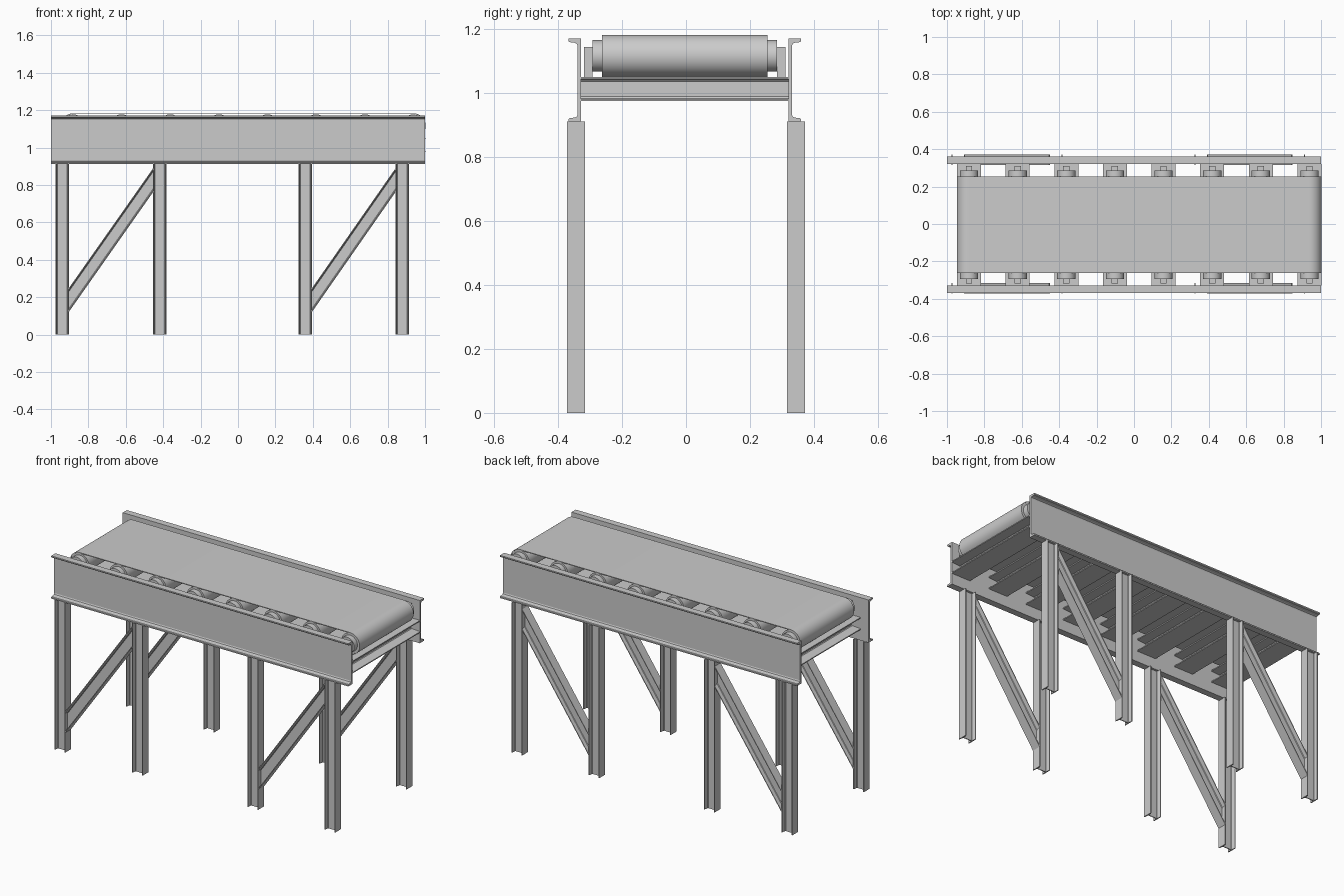
import bpy, bmesh, math
from mathutils import Vector

if "Cube" in bpy.data.objects:
    bpy.data.objects.remove(bpy.data.objects["Cube"])

DY = -0.004               # small sideways offset of the conveyor bed on its legs
AXIS_Z = 1.117            # roller axis height
ROLLERS = [-0.882 + 0.26 * i for i in range(8)]


def finish(name, bm, smooth=False):
    bmesh.ops.recalc_face_normals(bm, faces=bm.faces)
    me = bpy.data.meshes.new(name)
    bm.to_mesh(me)
    bm.free()
    ob = bpy.data.objects.new(name, me)
    bpy.context.collection.objects.link(ob)
    if smooth:
        bpy.ops.object.select_all(action='DESELECT')
        ob.select_set(True)
        bpy.context.view_layer.objects.active = ob
        bpy.ops.object.shade_smooth_by_angle(angle=math.radians(35))
    return ob


def loft(name, start, end, smooth=False):
    """Closed prism between two matching outlines."""
    bm = bmesh.new()
    a = [bm.verts.new(p) for p in start]
    b = [bm.verts.new(p) for p in end]
    bm.faces.new(a)
    bm.faces.new(b[::-1])
    n = len(a)
    for i in range(n):
        bm.faces.new((a[i], a[(i + 1) % n], b[(i + 1) % n], b[i]))
    return finish(name, bm, smooth)


def i_section(w, h, tf, tw):
    """I outline: flange width w, depth h, with sloped inner flange faces."""
    W, H, T, k = w / 2, h / 2, tw / 2, tf * 0.5
    q = [(W, H), (W, H - tf + k / 2), (T + k, H - tf - k / 2), (T, H - tf - 1.5 * k)]
    right = q + [(u, -v) for u, v in q[::-1]]
    return right + [(-u, v) for u, v in right[::-1]]


def lathe(name, profile, x, n=40):
    """Revolve (y, radius) points about a cross axis at x."""
    bm = bmesh.new()
    rings = []
    for y, r in profile:
        rings.append([bm.verts.new((x + r * math.cos(2 * math.pi * i / n), y + DY,
                                    AXIS_Z + r * math.sin(2 * math.pi * i / n)))
                      for i in range(n)])
    for a, b in zip(rings, rings[1:]):
        for i in range(n):
            bm.faces.new((a[i], a[(i + 1) % n], b[(i + 1) % n], b[i]))
    bm.faces.new(rings[0])
    bm.faces.new(rings[-1])
    return finish(name, bm, True)


def box(name, c, s):
    bm = bmesh.new()
    bmesh.ops.create_cube(bm, size=1)
    for v in bm.verts:
        v.co = Vector([v.co[i] * s[i] + c[i] for i in range(3)])
    return finish(name, bm)


# Side rails: channels with flanges facing outward
half = [(0.324, 0.13), (0.364, 0.13), (0.364, 0.123), (0.361, 0.119),
        (0.344, 0.117), (0.338, 0.114), (0.335, 0.107)]
channel = half + [(y, -z) for y, z in half[::-1]]
for side, s in (("front", -1), ("back", 1)):
    loft(side + "_rail",
         [(-1, s * y + DY, z + 1.041) for y, z in channel],
         [(1, s * y + DY, z + 1.041) for y, z in channel])

# Legs and diagonal braces
leg = i_section(0.056, 0.072, 0.006, 0.005)
for side, s in (("front", -1), ("back", 1)):
    yc = s * 0.344
    for p, (x0, x1) in enumerate(((-0.94, -0.418), (0.36, 0.878))):
        for j, x in enumerate((x0, x1)):
            loft(f"{side}_leg_{p * 2 + j + 1}",
                 [(x + v, yc + u, 0) for u, v in leg],
                 [(x + v, yc + u, 0.912) for u, v in leg])
        k = 0.128 / 0.072   # stretched because the ends are cut vertically
        loft(f"{side}_brace_{p + 1}",
             [(x0 + 0.036, yc + u, 0.185 + v * k) for u, v in leg],
             [(x1 - 0.036, yc + u, 0.825 + v * k) for u, v in leg])

# Cross beams, rollers and their supports
beam = i_section(0.128, 0.075, 0.008, 0.008)
for i, x in enumerate(ROLLERS):
    loft(f"cross_beam_{i + 1}",
         [(x + u, -0.324 + DY, 1.0135 + v) for u, v in beam],
         [(x + u, 0.324 + DY, 1.0135 + v) for u, v in beam])
    steps = [(0.312, 0.012), (0.289, 0.012), (0.289, 0.049), (0.257, 0.049), (0.257, 0.0605)]
    lathe(f"roller_{i + 1}", [(-y, r) for y, r in steps] + steps[::-1], x)
    for side, s in (("front", -1), ("back", 1)):
        box(f"{side}_roller_support_{i + 1}", (x, s * 0.302 + DY, 1.0975),
            (0.034, 0.026, 0.095))


# Belt: hollow loop around the end rollers
def loop(r, n=24):
    pts = []
    for cx, a0 in ((ROLLERS[-1], -math.pi / 2), (ROLLERS[0], math.pi / 2)):
        for i in range(n + 1):
            a = a0 + math.pi * i / n
            pts.append((cx + r * math.cos(a), AXIS_Z + r * math.sin(a)))
    return pts


bm = bmesh.new()
rings = [[bm.verts.new((x, y + DY, z)) for x, z in loop(r)]
         for r, y in ((0.0655, -0.259), (0.0655, 0.259), (0.061, 0.259), (0.061, -0.259))]
for k in range(4):
    a, b = rings[k], rings[(k + 1) % 4]
    for i in range(len(a)):
        j = (i + 1) % len(a)
        bm.faces.new((a[i], a[j], b[j], b[i]))
finish("belt", bm, True)
